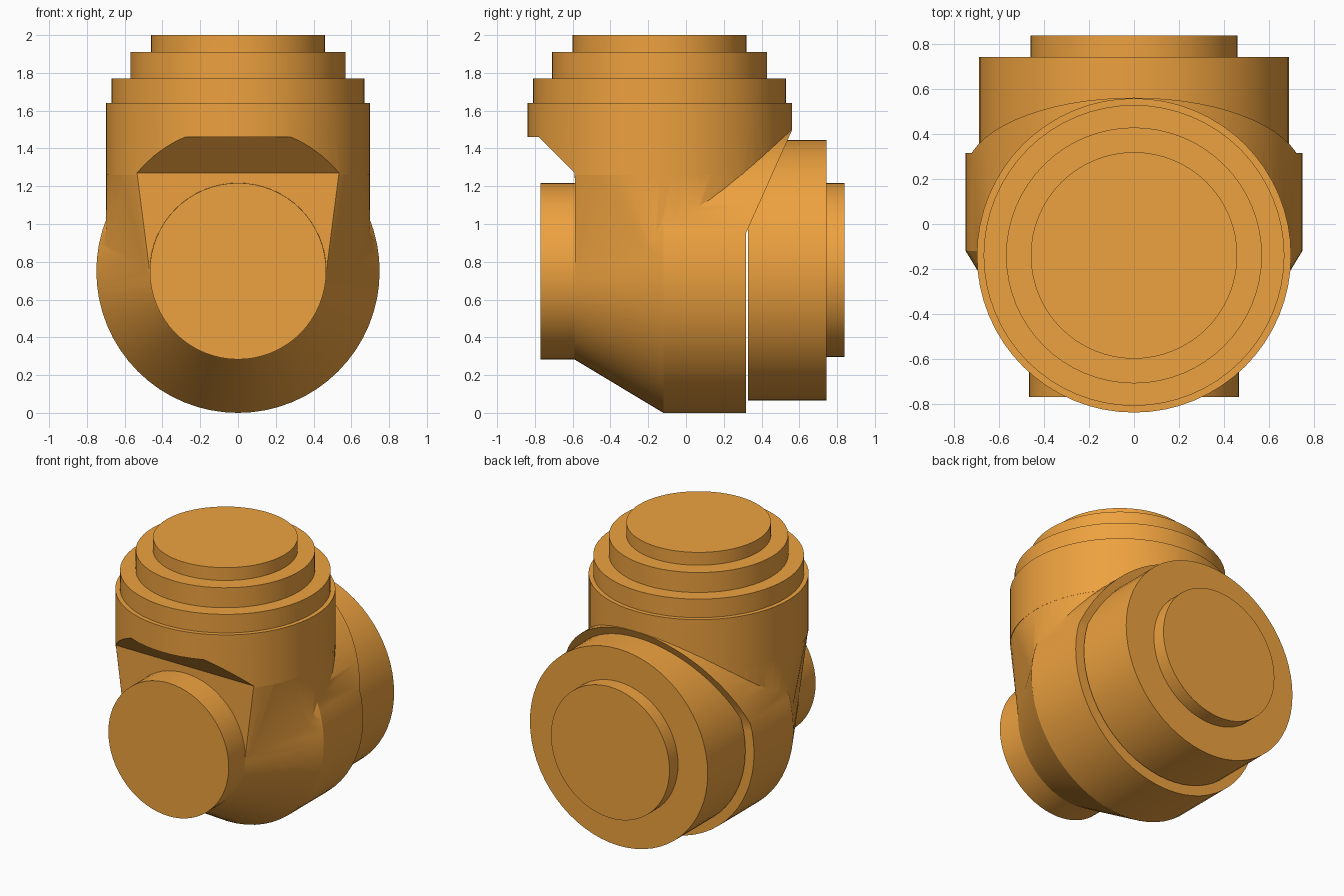
import bpy, bmesh
from math import sin, cos, pi, sqrt, radians

if "Cube" in bpy.data.objects:
    bpy.data.objects.remove(bpy.data.objects["Cube"])

SEG = 64
orange = bpy.data.materials.new("orange_paint")
orange.diffuse_color = (0.85, 0.36, 0.05, 1)
orange.use_nodes = True
orange.node_tree.nodes["Principled BSDF"].inputs["Base Color"].default_value = orange.diffuse_color


def make(name, bm):
    bmesh.ops.recalc_face_normals(bm, faces=bm.faces)
    mesh = bpy.data.meshes.new(name)
    bm.to_mesh(mesh)
    bm.free()
    mesh.materials.append(orange)
    obj = bpy.data.objects.new(name, mesh)
    bpy.context.collection.objects.link(obj)
    return obj


def lathe(name, profile, place, seg=SEG):
    """Closed turned solid; profile = (radius, height), place maps (u, v, h) to xyz."""
    bm = bmesh.new()
    rings = [[bm.verts.new(place(r * cos(2 * pi * i / seg), r * sin(2 * pi * i / seg), h))
              for i in range(seg)] for r, h in profile]
    for a, b in zip(rings, rings[1:]):
        for i in range(seg):
            j = (i + 1) % seg
            bm.faces.new((a[i], a[j], b[j], b[i]))
    bm.faces.new(rings[0])
    bm.faces.new(rings[-1])
    return make(name, bm)


def prism(name, outline):
    """Side outline (y, z) extruded across x."""
    bm = bmesh.new()
    face = bm.faces.new([bm.verts.new((-1.5, y, z)) for y, z in outline])
    ext = bmesh.ops.extrude_face_region(bm, geom=[face])["geom"]
    bmesh.ops.translate(bm, vec=(3, 0, 0), verts=[v for v in ext if isinstance(v, bmesh.types.BMVert)])
    return make(name, bm)


def combine(obj, other, operation):
    mod = obj.modifiers.new(operation, 'BOOLEAN')
    mod.operation = operation
    mod.solver = 'EXACT'
    mod.object = other
    bpy.context.view_layer.objects.active = obj
    bpy.ops.object.modifier_apply(modifier=mod.name)
    bpy.data.objects.remove(other)


CY, CZ = -0.14, 0.75          # column axis y, drum axis z


def upright(u, v, h):
    return (u, CY + v, h)


def along_y(u, v, h):
    return (u, h, CZ + v)


# Stepped vertical column
housing = lathe("joint_housing", [(.70, 1.26), (.70, 1.64), (.67, 1.64), (.67, 1.77), (.57, 1.77),
                                  (.57, 1.91), (.46, 1.91), (.46, 2.0)], upright)

# Sloped recess under the front flange
combine(housing, prism("front_cut", [(-1.2, 1.46), (-.78, 1.46), (-.59, 1.27), (-.59, 1.0),
                                     (-1.2, 1.0)]), 'DIFFERENCE')

# Blend from the column down to the drum and front hub
bm = bmesh.new()
R = .699
chord = sqrt(R * R - .45 ** 2)
for i in range(SEG):
    x, y = R * cos(2 * pi * i / SEG), CY + R * sin(2 * pi * i / SEG)
    if y > -.589:
        bm.verts.new((x, y, 1.272))
    if y > -.2:
        bm.verts.new((x, y, CZ))
    bm.verts.new((.464 * cos(2 * pi * i / SEG), -.588, CZ + .464 * sin(2 * pi * i / SEG)))
for s in (-1, 1):
    bm.verts.new((s * chord, -.589, 1.272))
hull = bmesh.ops.convex_hull(bm, input=bm.verts)
loose = [v for v in bm.verts if not v.link_faces]
bmesh.ops.delete(bm, geom=loose, context='VERTS')
combine(housing, make("blend", bm), 'UNION')

# Horizontal drum with tapered front and hub
combine(housing, lathe("drum", [(.467, -.77), (.467, -.59), (.75, -.12), (.75, .65)], along_y), 'UNION')

# Flat and slanted back of the housing
combine(housing, prism("back_cut", [(.317, -.1), (.317, .95), (.567, 1.51), (1, 1.51), (1, -.1)]),
        'DIFFERENCE')

# Rear motor with end cap, a thin gap behind the housing
motor = lathe("rear_motor", [(.69, .327), (.69, .745), (.46, .745), (.46, .84)],
              lambda u, v, h: (u, h, CZ + .006 + v))

for obj in (housing, motor):
    bpy.ops.object.select_all(action='DESELECT')
    obj.select_set(True)
    bpy.context.view_layer.objects.active = obj
    bpy.ops.object.shade_smooth_by_angle(angle=radians(30))
